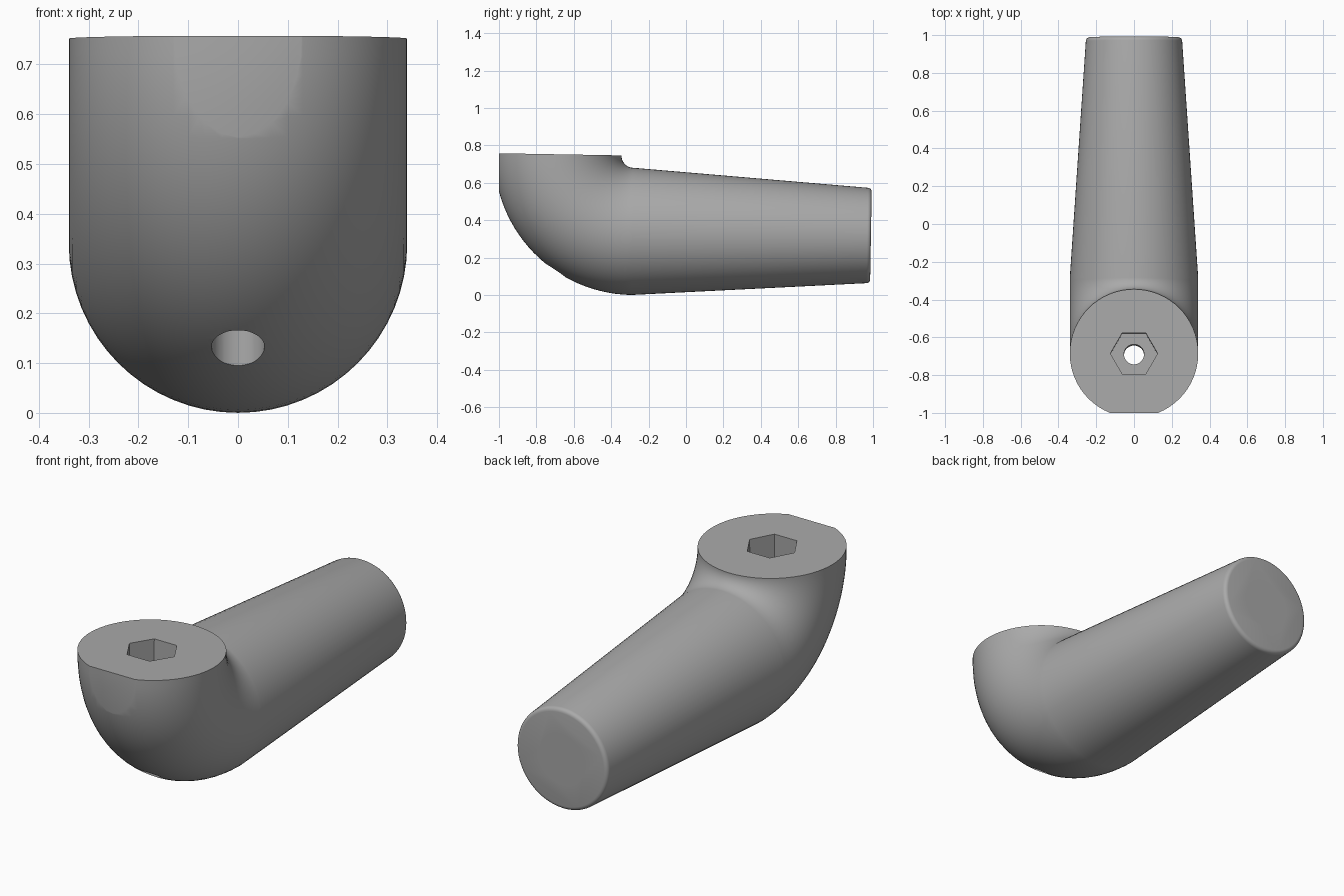
import bpy, bmesh
from math import sin, cos, pi, radians
from mathutils import Matrix, Vector

if "Cube" in bpy.data.objects:
    bpy.data.objects.remove(bpy.data.objects["Cube"], do_unlink=True)

# One grey for the whole part
grey = bpy.data.materials.new("mid grey")
grey.use_nodes = True
colour = (0.40, 0.40, 0.40, 1)
grey.diffuse_color = colour
grey.node_tree.nodes["Principled BSDF"].inputs["Base Color"].default_value = colour

SIDES = 64
BEND = Vector((0, -0.28, 0.745))   # centre of the elbow bend
BEND_R, RADIUS, END_R, LENGTH, ROUND = 0.405, 0.34, 0.255, 1.276, 0.02
TILT = Matrix.Rotation(radians(-1), 4, "X")
PLACE = Matrix.Translation(BEND) @ TILT


def add_object(name, bm):
    bmesh.ops.recalc_face_normals(bm, faces=bm.faces)
    mesh = bpy.data.meshes.new(name)
    bm.to_mesh(mesh)
    bm.free()
    mesh.materials.append(grey)
    obj = bpy.data.objects.new(name, mesh)
    bpy.context.collection.objects.link(obj)
    return obj


def cut(body, name, sides, radius, start, end):
    """Remove a prism running between two points in the bend frame."""
    start, end = Vector(start), Vector(end)
    axis = end - start
    turn = Matrix.Rotation(-pi / 2 if abs(axis.y) > abs(axis.z) else 0, 4, "X")
    bm = bmesh.new()
    bmesh.ops.create_cone(bm, cap_ends=True, segments=sides, radius1=radius,
                          radius2=radius, depth=axis.length)
    if sides == 6:   # points of the hexagon lie along x
        bm.transform(Matrix.Rotation(pi / 2, 4, "Z"))
    bm.transform(PLACE @ Matrix.Translation((start + end) / 2) @ turn)
    apply_cutter(body, add_object(name, bm))


def apply_cutter(body, cutter):
    cutter.hide_render = True
    mod = body.modifiers.new(cutter.name, "BOOLEAN")
    mod.operation, mod.solver, mod.object = "DIFFERENCE", "EXACT", cutter
    bpy.context.view_layer.objects.active = body
    bpy.ops.object.modifier_apply(modifier=mod.name)
    bpy.data.objects.remove(cutter, do_unlink=True)


# Swept body: quarter bend, tapered arm, rounded rim
stations = []   # (centre, angle of travel, radius)
STEPS = 28
for i in range(STEPS + 1):
    t = i / STEPS * pi / 2
    stations.append((Vector((0, -BEND_R * cos(t), -BEND_R * sin(t))), t, RADIUS))
for i in range(5):
    t = i / 4 * pi / 2
    y = LENGTH - ROUND * (1 - sin(t))
    stations.append((Vector((0, y, -BEND_R)), pi / 2, END_R - ROUND * (1 - cos(t))))

bm = bmesh.new()
rings = []
for centre, t, r in stations:
    outward = Vector((0, cos(t), sin(t)))
    rings.append([bm.verts.new(centre + Vector((r * cos(a), 0, 0)) + outward * r * sin(a))
                  for a in (2 * pi * k / SIDES for k in range(SIDES))])
for lower, upper in zip(rings, rings[1:]):
    for k in range(SIDES):
        n = (k + 1) % SIDES
        bm.faces.new((lower[k], lower[n], upper[n], upper[k]))
bm.faces.new(rings[0])
bm.faces.new(rings[-1])
bm.transform(PLACE)
body = add_object("elbow_handle", bm)

# Flat on the front of the head
bm = bmesh.new()
bmesh.ops.create_cube(bm, size=1)
bm.transform(Matrix.Translation((0, -1.5, 0.5)) @ Matrix.Diagonal((2, 1, 2, 1)))
apply_cutter(body, add_object("front_flat_cutter", bm))

# Hexagonal nut pocket, bolt hole and bore in the arm
cut(body, "nut_pocket_cutter", 6, 0.125, (0, -BEND_R, 0.2), (0, -BEND_R, -0.3))
cut(body, "bolt_hole_cutter", 32, 0.053, (0, -BEND_R, 0.2), (0, -BEND_R, -1))
cut(body, "arm_bore_cutter", 32, 0.127, (0, LENGTH - 0.9, -BEND_R), (0, LENGTH + 0.2, -BEND_R))

# Smooth surfaces with crisp rims
bpy.ops.object.select_all(action="DESELECT")
body.select_set(True)
bpy.context.view_layer.objects.active = body
bpy.ops.object.shade_smooth_by_angle(angle=radians(30))
